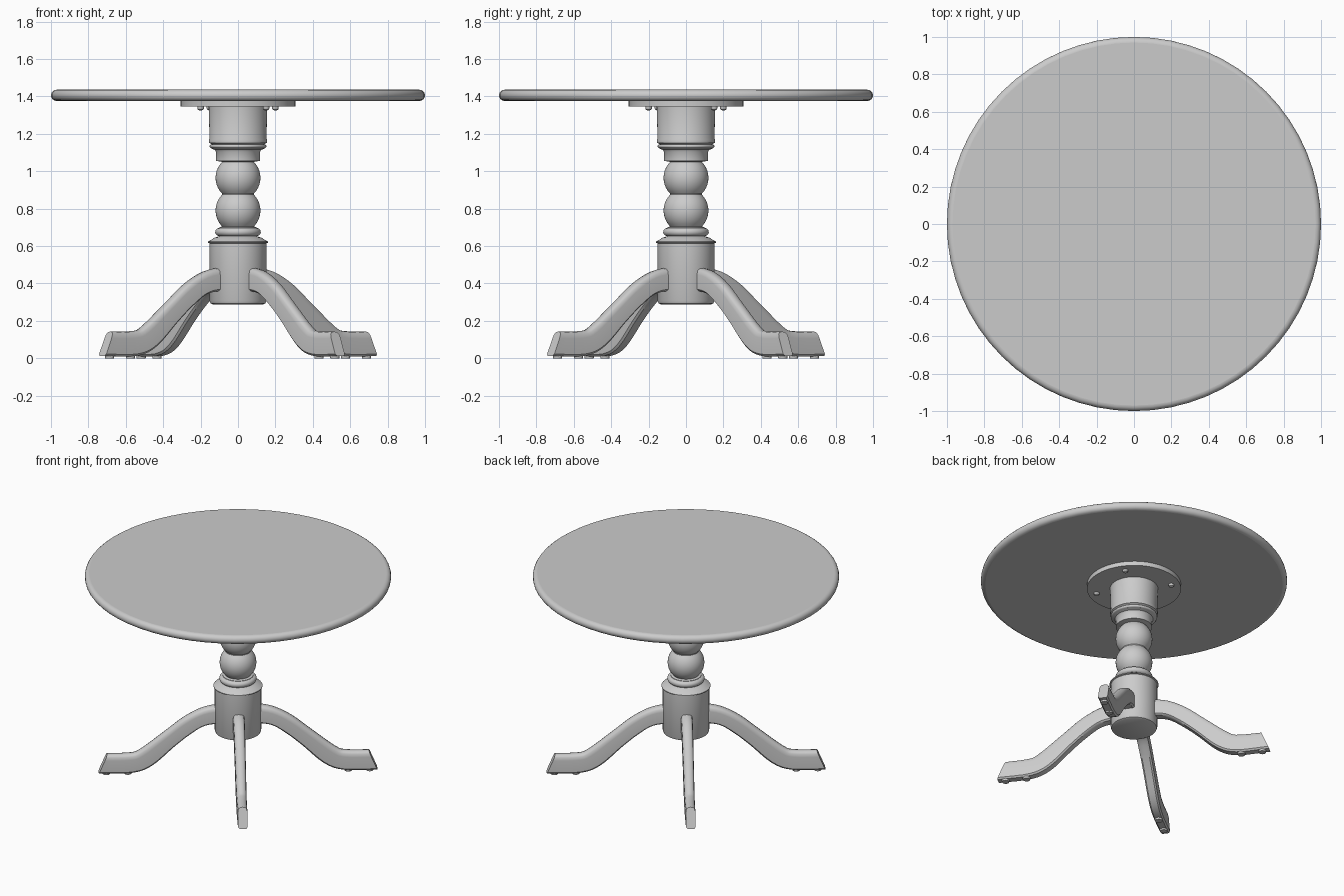
import bpy, bmesh, math
from mathutils import Vector, Matrix

old = bpy.data.objects.get("Cube")
if old:
    bpy.data.objects.remove(old, do_unlink=True)

grey = bpy.data.materials.new("plain grey")
grey.use_nodes = True
grey.diffuse_color = (0.6, 0.6, 0.6, 1)
grey.node_tree.nodes["Principled BSDF"].inputs["Base Color"].default_value = (0.6, 0.6, 0.6, 1)


def finish(bm, name, angle=35):
    """Turn a bmesh into a smooth-shaded object."""
    bmesh.ops.recalc_face_normals(bm, faces=bm.faces)
    mesh = bpy.data.meshes.new(name)
    bm.to_mesh(mesh)
    bm.free()
    mesh.materials.append(grey)
    obj = bpy.data.objects.new(name, mesh)
    bpy.context.collection.objects.link(obj)
    bpy.ops.object.select_all(action='DESELECT')
    obj.select_set(True)
    bpy.context.view_layer.objects.active = obj
    bpy.ops.object.shade_smooth_by_angle(angle=math.radians(angle))
    return obj


def loft(rings, name, angle=35):
    """Skin a list of closed rings and cap both ends."""
    bm = bmesh.new()
    loops = [[bm.verts.new(p) for p in ring] for ring in rings]
    n = len(loops[0])
    for a, b in zip(loops, loops[1:]):
        for i in range(n):
            j = (i + 1) % n
            bm.faces.new((a[i], a[j], b[j], b[i]))
    bm.faces.new(loops[0])
    bm.faces.new(loops[-1])
    return finish(bm, name, angle)


def turned(profile, name, sides=48, centre=(0, 0)):
    """Lathe a (radius, height) profile around a vertical axis."""
    turns = [math.tau * i / sides for i in range(sides)]
    return loft([[(centre[0] + r * math.cos(t), centre[1] + r * math.sin(t), z)
                  for t in turns] for r, z in profile], name)


def ball(z, radius, half_height, steps=10):
    """Profile of a truncated ball."""
    limit = math.asin(half_height / radius)
    angles = [limit * (2 * i / steps - 1) for i in range(steps + 1)]
    return [(radius * math.cos(a), z + radius * math.sin(a)) for a in angles]


def bead(r, z, size, steps=6):
    """Profile of a half-round moulding bulging out from radius r."""
    angles = [math.pi * (i / steps - 0.5) for i in range(steps + 1)]
    return [(r + size * math.cos(a), z + size * math.sin(a)) for a in angles]


def smooth_path(points, steps=4):
    """Catmull-Rom curve through the points."""
    pts = [Vector(p) for p in points]
    pts = [2 * pts[0] - pts[1]] + pts + [2 * pts[-1] - pts[-2]]
    out = []
    for a, b, c, d in zip(pts, pts[1:], pts[2:], pts[3:]):
        for k in range(steps):
            t = k / steps
            out.append(0.5 * (2 * b + (c - a) * t + (2 * a - 5 * b + 4 * c - d) * t ** 2
                              + (3 * b - a - 3 * c + d) * t ** 3))
    return out + [pts[-2]]


# Round top with a soft edge
turned([(0.97, 1.376)] + bead(0.97, 1.406, 0.03, 8) + [(0.97, 1.436)], "table_top", 64)

# Round mounting plate
turned([(0.307, 1.345), (0.307, 1.38)], "mounting_plate")

# Turned column
column = [(0.135, 0.288), (0.147, 0.294), (0.152, 0.306), (0.152, 0.615)]
column += [(0.16, 0.618), (0.16, 0.624), (0.145, 0.632), (0.125, 0.645)]
column += bead(0.1, 0.675, 0.022) + [(0.1, 0.70)]
column += ball(0.79, 0.12, 0.085) + ball(0.965, 0.12, 0.085)
column += [(0.118, 1.056), (0.118, 1.105), (0.125, 1.115), (0.145, 1.122)]
column += bead(0.142, 1.134, 0.01) + [(0.146, 1.148)]
column += [(0.155, 1.152), (0.156, 1.168), (0.152, 1.178), (0.157, 1.346)]
turned(column, "column")

# Curved legs, each given by its upper and lower edge as (distance out, height)
upper = smooth_path([(0.1, 0.49), (0.225, 0.465), (0.35, 0.4), (0.475, 0.3),
                     (0.64, 0.17), (0.71, 0.146), (0.855, 0.143)])
lower = smooth_path([(0.1, 0.365), (0.22, 0.345), (0.32, 0.28), (0.42, 0.195),
                     (0.56, 0.065), (0.69, 0.014), (0.91, 0.012)])
# Cross-section: rounded upper edges, small chamfers below
half_section = [(0.7, 0), (1, 0.08), (1, 0.72), (0.9, 0.88), (0.6, 0.97)]
section = half_section + [(0, 1)] + [(-u, v) for u, v in reversed(half_section)]

LEG_TURN = 37
for k, side in enumerate(("back_left", "back_right", "front_right", "front_left")):
    angle = math.radians(LEG_TURN + 90 * k)
    turn = Matrix.Rotation(angle, 3, 'Z')
    rings = []
    for i, (hi, lo) in enumerate(zip(upper, lower)):
        half = 0.038 - 0.006 * i / (len(upper) - 1)
        ring = []
        for u, v in section:
            p = lo.lerp(hi, v)
            ring.append(turn @ Vector((p.x, u * half, p.y)))
        rings.append(ring)
    loft(rings, side + "_leg", 40)

    # Foot pads
    for n, out in enumerate((0.72, 0.86)):
        spot = turn @ Vector((out, 0, 0))
        turned([(0.024, 0), (0.026, 0.016)], f"{side}_pad_{n + 1}", 16, spot.xy)

    # Screw heads under the plate
    spot = turn @ Vector((0.25, 0, 0))
    turned([(0.008, 1.326), (0.015, 1.33), (0.018, 1.338), (0.018, 1.35)],
           side + "_screw", 12, spot.xy)
